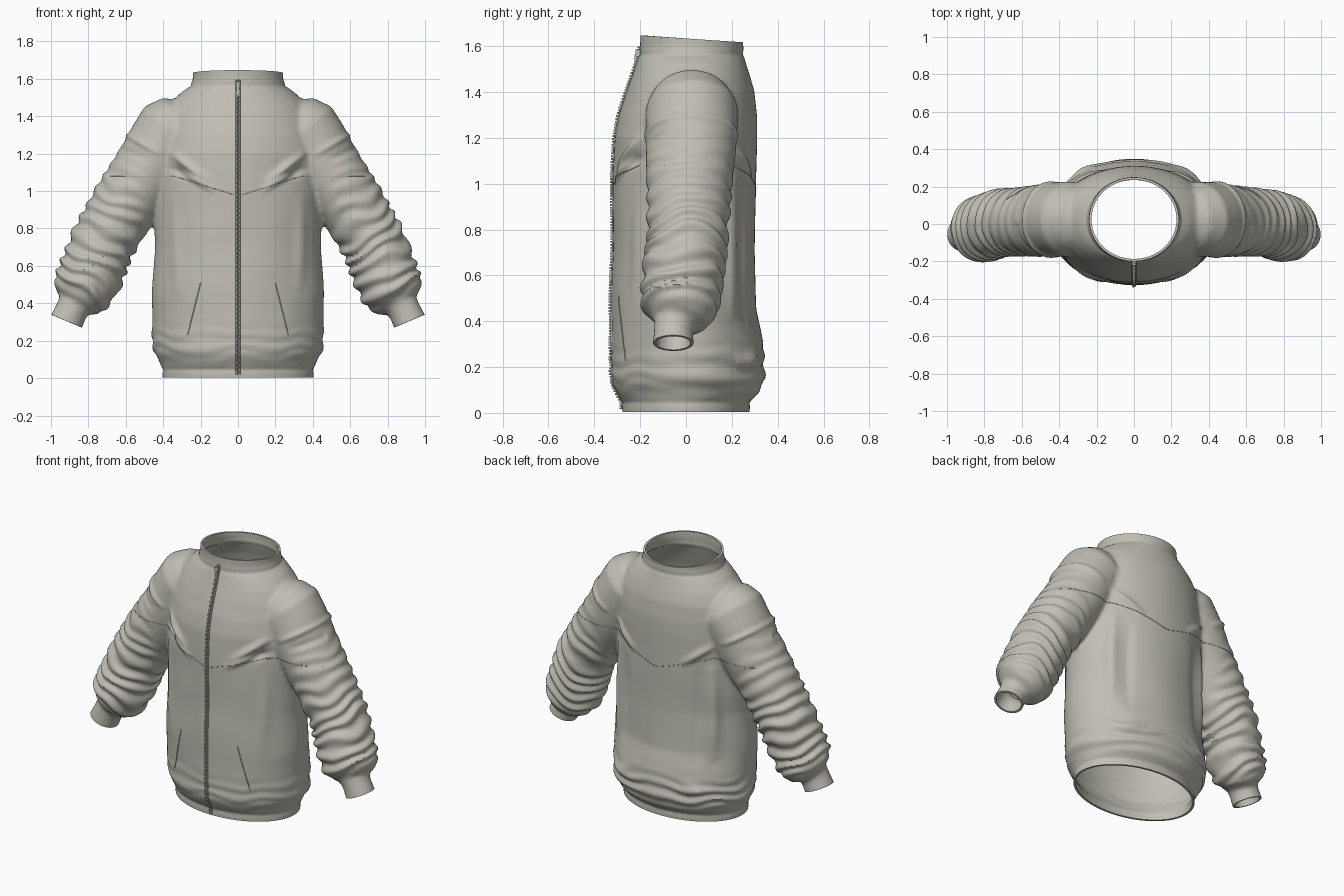
import bpy, bmesh, math
from mathutils import Vector, noise
from mathutils.bvhtree import BVHTree

old = bpy.data.objects.get("Cube")
if old:
    bpy.data.objects.remove(old, do_unlink=True)

cloth = bpy.data.materials.new("stone grey cloth")
cloth.use_nodes = True
COLOUR = (0.53, 0.52, 0.46, 1)
cloth.diffuse_color = COLOUR
cloth.node_tree.nodes["Principled BSDF"].inputs["Base Color"].default_value = COLOUR


def add_object(name, bm):
    mesh = bpy.data.meshes.new(name)
    bm.to_mesh(mesh)
    bm.free()
    obj = bpy.data.objects.new(name, mesh)
    bpy.context.scene.collection.objects.link(obj)
    mesh.materials.append(cloth)
    return obj


def apply_modifier(obj, kind, **settings):
    mod = obj.modifiers.new(kind.lower(), kind)
    for key, value in settings.items():
        setattr(mod, key, value)
    bpy.ops.object.select_all(action="DESELECT")
    bpy.context.view_layer.objects.active = obj
    obj.select_set(True)
    bpy.ops.object.modifier_apply(modifier=mod.name)


def loft(bm, rings):
    """Skin closed rings of points and cap both ends."""
    loops = [[bm.verts.new(p) for p in ring] for ring in rings]
    n = len(loops[0])
    for a, b in zip(loops, loops[1:]):
        for i in range(n):
            j = (i + 1) % n
            bm.faces.new((a[i], a[j], b[j], b[i]))
    bm.faces.new(loops[0])
    bm.faces.new(loops[-1])


ANGLES = [math.tau * i / 64 for i in range(64)]

# Torso and collar sections: height, half width, front y, back y
TORSO = [(-.06, .40, -.275, .275), (.05, .405, -.28, .28), (.09, .42, -.305, .32),
         (.14, .45, -.325, .34), (.22, .46, -.325, .345), (.32, .46, -.325, .335),
         (.45, .46, -.325, .305), (.7, .445, -.32, .30), (1.0, .45, -.32, .305),
         (1.2, .45, -.31, .31), (1.3, .43, -.29, .31), (1.4, .40, -.26, .30),
         (1.47, .36, -.235, .28), (1.53, .30, -.215, .26), (1.56, .257, -.205, .252),
         (1.6, .241, -.20, .25), (1.75, .24, -.20, .25)]

# Sleeve sections: centre x, y, z, radius
SLEEVE = [(.25, .02, 1.42, .10), (.29, .02, 1.38, .165), (.34, .025, 1.33, .20),
          (.39, .025, 1.25, .20), (.45, .02, 1.15, .196), (.61, .012, .92, .18),
          (.72, .005, .73, .174), (.79, -.02, .555, .174), (.83, -.03, .46, .167),
          (.856, -.04, .415, .135), (.872, -.05, .39, .092), (.89, -.055, .36, .086),
          (.917, -.056, .305, .09), (.945, -.056, .24, .09)]

bm = bmesh.new()
loft(bm, [[(w * math.cos(a), (f + b) / 2 + (b - f) / 2 * math.sin(a), z) for a in ANGLES]
          for z, w, f, b in TORSO])
for side in (1, -1):
    centres = [Vector((side * x, y, z)) for x, y, z, r in SLEEVE]
    rings = []
    for i, c in enumerate(centres):
        along = centres[min(i + 1, len(centres) - 1)] - centres[max(i - 1, 0)]
        across = along.cross(Vector((0, 1, 0))).normalized()
        depth = across.cross(along).normalized()
        r = SLEEVE[i][3]
        rings.append([c + r * (math.cos(a) * across + math.sin(a) * depth) for a in ANGLES])
    loft(bm, rings)
bmesh.ops.recalc_face_normals(bm, faces=bm.faces)
jacket = add_object("jacket_shell", bm)
apply_modifier(jacket, "REMESH", mode="VOXEL", voxel_size=.0115)
apply_modifier(jacket, "SMOOTH", factor=.5, iterations=9)

# Cloth folds as ridges: start x, z, end x, z, height, width, side (-1 front, 1 back)
FOLDS = [(.34, 1.19, .17, 1.06, .024, .02, -1), (.29, 1.10, .14, 1.01, .018, .016, -1),
         (.36, 1.12, .27, 1.08, -.018, .022, -1), (.61, 1.31, .42, 1.20, .014, .016, -1),
         (.66, 1.24, .50, 1.17, -.010, .02, -1), (.34, 1.16, .18, 1.04, .018, .02, 1),
         (.61, 1.31, .42, 1.20, .014, .016, 1), (.33, 1.0, .34, .45, .022, .03, 1),
         (.25, .95, .26, .4, -.010, .03, 1), (.34, .95, .33, .5, .010, .03, -1),
         (.20, .25, .32, .23, .018, .03, 1)]


def ramp(value, low, high):
    return min(1, max(0, (value - low) / (high - low)))


def fold_height(co):
    x, y, z = abs(co.x), co.y, co.z
    wobble = noise.noise(co * 5)
    total = .004 * wobble * ramp(1.5 - z, 0, .2) * ramp(z, .05, .15)
    point = Vector((x, z))
    for x1, z1, x2, z2, height, width, side in FOLDS:
        if y * side > 0:
            a, d = Vector((x1, z1)), Vector((x2 - x1, z2 - z1))
            t = ramp((point - a).dot(d) / d.length_squared, 0, 1)
            gap = (point - a - d * t).length / width
            total += height * math.exp(-gap * gap) * (.35 + .65 * math.sin(math.pi * t))
    # Bunched rings down the sleeve
    s = (x - .36) * .5 + (1.3 - z) * .866
    mask = ramp(x, .48, .55) * ramp(s, .1, .7) * ramp(1.03 - s, 0, .08)
    total += .010 * mask * math.sin(s * 75 + 5 * wobble + 2 * y * co.x)
    # Gathers above the hem
    gather = math.exp(-((z - .19) / .08) ** 2) * (.35 + .65 * ramp(y, -.1, .1))
    total += .008 * gather * ramp(.5 - x, 0, .03) * math.sin(z * 85 + 4 * wobble)
    # Stitched grooves around hem band and collar
    for level in (.045, 1.565):
        total -= .005 * math.exp(-((z - level) / .008) ** 2) * ramp(.5 - x, 0, .05)
    return total


bm = bmesh.new()
bm.from_mesh(jacket.data)
bm.normal_update()
moves = [(v, v.normal * fold_height(v.co)) for v in bm.verts]
for v, move in moves:
    v.co += move


def trim(point, normal, keep):
    """Open the shell beyond a plane, only among faces chosen by keep."""
    faces = [f for f in bm.faces if keep(f.calc_center_median())]
    edges = {e for f in faces for e in f.edges}
    verts = {v for f in faces for v in f.verts}
    bmesh.ops.bisect_plane(bm, geom=[*verts, *edges, *faces], plane_co=point,
                           plane_no=normal, clear_outer=True)


# Openings at hem, neck and cuffs
trim((0, 0, .004), (0, 0, -1), lambda c: c.z < .1)
trim((0, .02, 1.632), (0, .067, 1), lambda c: c.z > 1.5)
for side in (1, -1):
    trim((side * .917, 0, .305), (side * .39, 0, -.92), lambda c: c.x * side > .7)
surface = BVHTree.FromBMesh(bm)
bm.to_mesh(jacket.data)
bm.free()
jacket.data.materials.clear()
jacket.data.materials.append(cloth)
apply_modifier(jacket, "SOLIDIFY", thickness=.013, offset=-1)
bpy.ops.object.shade_smooth_by_angle(angle=math.radians(50))


def snap(x, z, side):
    """Point on the outside of the cloth, seen along y."""
    return surface.ray_cast(Vector((x, side * 2, z)), Vector((0, -side, 0)))[0]


def stitch_line(name, points, radius):
    curve = bpy.data.curves.new(name, "CURVE")
    curve.dimensions = "3D"
    curve.bevel_depth = radius
    curve.bevel_resolution = 1
    curve.use_fill_caps = True
    points = [p for p in points if p]
    spline = curve.splines.new("POLY")
    spline.points.add(len(points) - 1)
    for target, p in zip(spline.points, points):
        target.co = (*p, 1)
    curve.materials.append(cloth)
    obj = bpy.data.objects.new(name, curve)
    bpy.context.scene.collection.objects.link(obj)


# Yoke seams, dipping to the middle of chest and back
for label, side in (("front", -1), ("back", 1)):
    xs = [i / 100 for i in range(-68, 69)]
    stitch_line(label + "_yoke_seam",
                [snap(x, 1.08 - .1 * ramp(.34 - abs(x), 0, .32), side) for x in xs], .002)

# Slanted pocket welts
for label, side in (("left", 1), ("right", -1)):
    steps = [i / 30 for i in range(31)]
    stitch_line(label + "_pocket", [snap(side * (.2 + .07 * t), .51 - .28 * t, -1)
                                    for t in steps], .003)

# Zip: two tapes and interlocking teeth
heights = [.02 + i * .0125 for i in range(127)]
for label, x in (("left", .008), ("right", -.008)):
    stitch_line(label + "_zip_tape", [snap(x, z, -1) for z in heights], .005)


def add_box(bm, centre, size):
    for v in bmesh.ops.create_cube(bm, size=1)["verts"]:
        v.co = Vector(centre) + Vector([c * s for c, s in zip(v.co, size)])


bm = bmesh.new()
for i, z in enumerate(heights):
    p = snap(0, z, -1)
    if p:
        add_box(bm, (.003 * (-1) ** i, p.y - .004, z), (.012, .016, .008))
add_object("zip_teeth", bm)

# Zip slider and pull tab
bm = bmesh.new()
top = snap(0, 1.57, -1)
add_box(bm, (0, top.y - .012, 1.57), (.024, .018, .03))
add_box(bm, (0, top.y - .02, 1.525), (.014, .007, .075))
add_object("zip_pull", bm)
